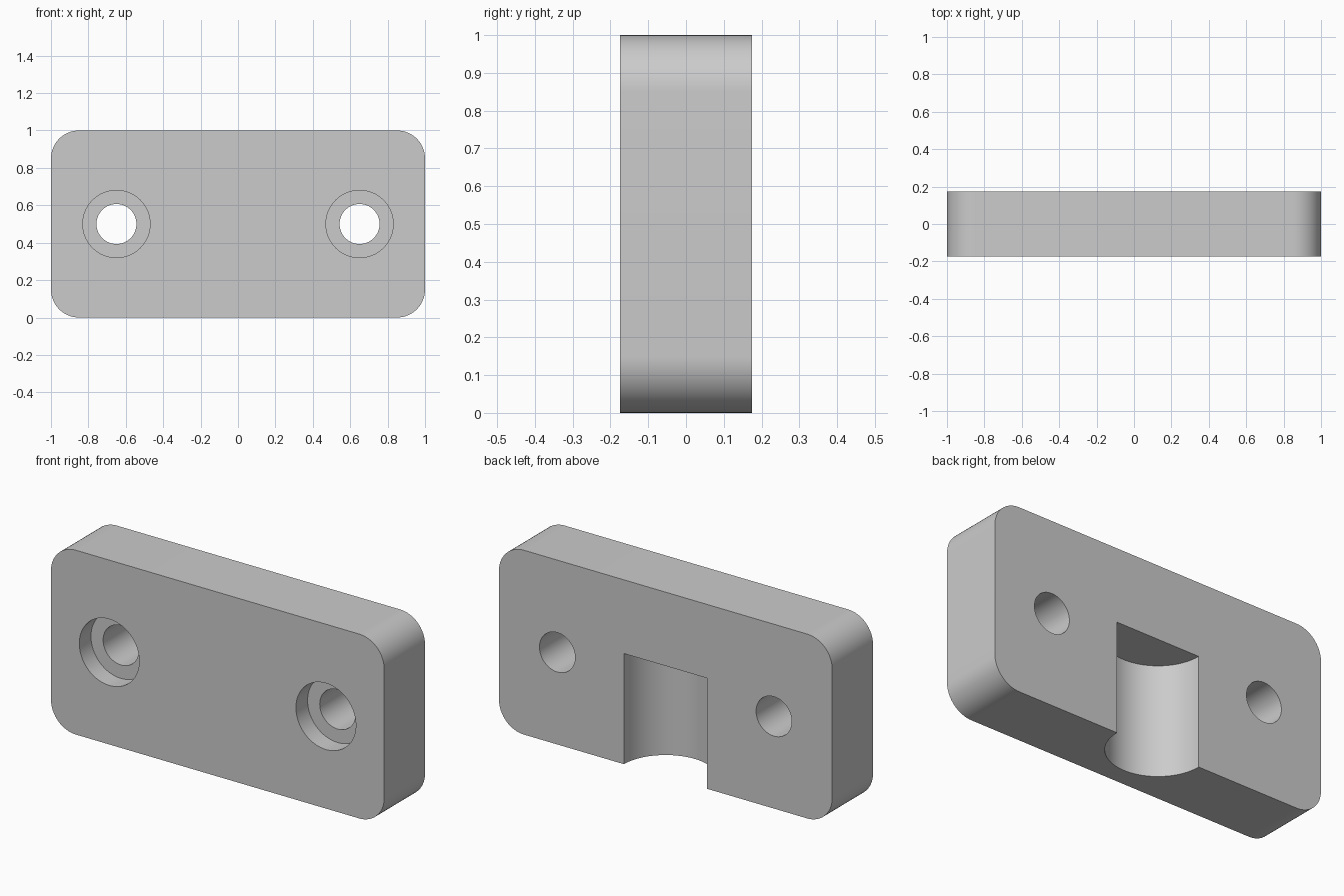
import bpy, bmesh, math
from mathutils import Matrix

default = bpy.data.objects.get("Cube")
if default:
    bpy.data.objects.remove(default, do_unlink=True)

WIDTH, DEPTH, HEIGHT = 2.0, 0.35, 1.0
CORNER = 0.15
HOLE_X, HOLE_Z = 0.65, 0.5
FRONT, BACK = -DEPTH / 2, DEPTH / 2

grey = bpy.data.materials.new("plain grey")
grey.use_nodes = True
colour = (0.6, 0.6, 0.6, 1)
grey.diffuse_color = colour
grey.node_tree.nodes["Principled BSDF"].inputs["Base Color"].default_value = colour


def make_object(name, bm):
    bmesh.ops.recalc_face_normals(bm, faces=bm.faces)
    mesh = bpy.data.meshes.new(name)
    bm.to_mesh(mesh)
    bm.free()
    mesh.materials.append(grey)
    obj = bpy.data.objects.new(name, mesh)
    bpy.context.collection.objects.link(obj)
    return obj


def cylinder(name, radius, length, centre, along_y=False):
    bm = bmesh.new()
    turn = Matrix.Rotation(math.pi / 2, 4, "X") if along_y else Matrix()
    bmesh.ops.create_cone(bm, cap_ends=True, segments=64, radius1=radius,
                          radius2=radius, depth=length,
                          matrix=Matrix.Translation(centre) @ turn)
    return make_object(name, bm)


# Plate: a box with its four front-to-back edges rounded
bm = bmesh.new()
bmesh.ops.create_cube(bm, size=1, matrix=Matrix.Translation((0, 0, HEIGHT / 2))
                      @ Matrix.Diagonal((WIDTH, DEPTH, HEIGHT, 1)))
corners = [e for e in bm.edges
           if abs(e.verts[0].co.y - e.verts[1].co.y) > DEPTH / 2]
bmesh.ops.bevel(bm, geom=corners, offset=CORNER, segments=16, profile=0.5,
                affect="EDGES")
plate = make_object("mounting_plate", bm)

# Half-round pocket in the back, open at the bottom
cutters = [cylinder("pocket_cutter", 0.25, 0.8, (0, BACK, 0.2))]

# Counterbored screw holes
for side, x in (("right", -HOLE_X), ("left", HOLE_X)):
    cutters.append(cylinder(side + "_hole_cutter", 0.107, 1, (x, 0, HOLE_Z), True))
    cutters.append(cylinder(side + "_counterbore_cutter", 0.18, 0.2,
                            (x, FRONT, HOLE_Z), True))

# Cut the plate, then remove the cutters
bpy.ops.object.select_all(action="DESELECT")
plate.select_set(True)
bpy.context.view_layer.objects.active = plate
for cutter in cutters:
    cutter.hide_render = True
    cut = plate.modifiers.new(cutter.name, "BOOLEAN")
    cut.operation = "DIFFERENCE"
    cut.solver = "EXACT"
    cut.object = cutter
    bpy.ops.object.modifier_apply(modifier=cut.name)
    bpy.data.objects.remove(cutter, do_unlink=True)

bpy.ops.object.shade_smooth_by_angle(angle=math.radians(30))
